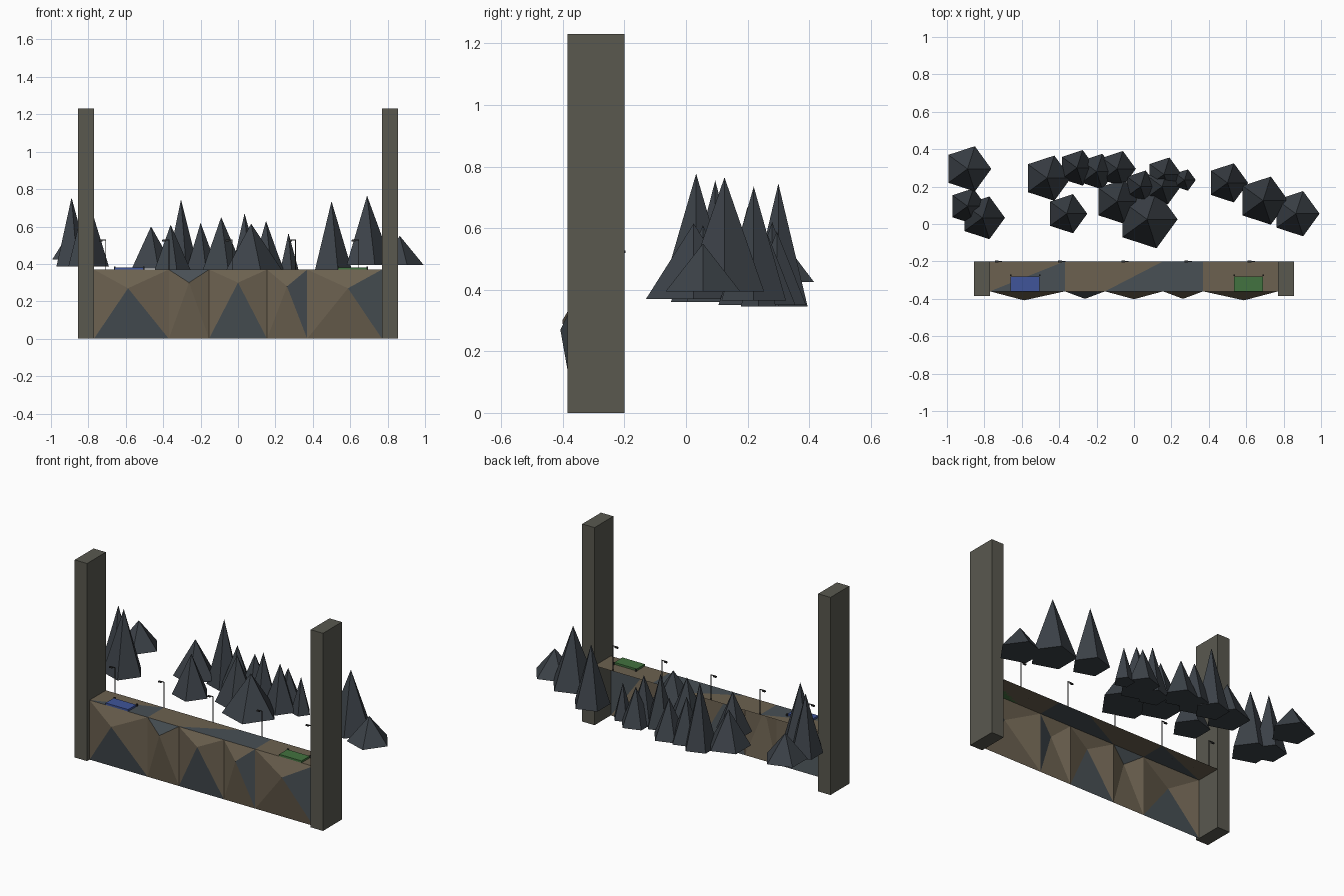
import bpy, math

if "Cube" in bpy.data.objects:
    bpy.data.objects.remove(bpy.data.objects["Cube"])


def material(name, rgb):
    m = bpy.data.materials.new(name)
    m.diffuse_color = (*rgb, 1)
    m.use_nodes = True
    m.node_tree.nodes["Principled BSDF"].inputs["Base Color"].default_value = m.diffuse_color
    return m


STONE = material("dark_stone", (0.10, 0.098, 0.078))
BROWN = material("brown_rock", (0.15, 0.12, 0.08))
SLATE = material("slate_rock", (0.065, 0.08, 0.09))
PINE = material("dark_pine", (0.045, 0.054, 0.065))
BLUE = material("blue_panel", (0.05, 0.09, 0.32))
GREEN = material("green_panel", (0.055, 0.17, 0.05))
METAL = material("dark_metal", (0.03, 0.03, 0.03))


def mesh(name, verts, faces, mats, ids=None):
    me = bpy.data.meshes.new(name)
    me.from_pydata(verts, [], faces)
    for m in mats:
        me.materials.append(m)
    if ids:
        for p, i in zip(me.polygons, ids):
            p.material_index = i
    me.update()
    ob = bpy.data.objects.new(name, me)
    bpy.context.collection.objects.link(ob)
    return ob


def box(name, x0, x1, y0, y1, z0, z1, mat):
    v = [(x, y, z) for z in (z0, z1) for x, y in ((x0, y0), (x1, y0), (x1, y1), (x0, y1))]
    f = [(3, 2, 1, 0), (4, 5, 6, 7)] + [(i, (i + 1) % 4, (i + 1) % 4 + 4, i + 4) for i in range(4)]
    return mesh(name, v, f, [mat])


# End pillars
for side, x0 in (("left", -0.855), ("right", 0.77)):
    box(side + "_pillar", x0, x0 + 0.085, -0.385, -0.2, 0, 1.23, STONE)

# Faceted cliff wall: open at the back and below
FRONT, BACK, TOP = -0.36, -0.2, 0.37
edges = [-0.77, -0.37, -0.155, 0.155, 0.37, 0.77]
peaks = [(-0.588, -0.408, 0.27), (-0.262, -0.4, 0.3), (0, -0.402, 0.3),
         (0.262, -0.4, 0.28), (0.588, -0.408, 0.27)]
# material per facet: bottom, right, top, left, top-surface lower, upper
tints = ["100010", "001000", "100010", "010011", "010000"]
verts, faces, ids = [], [], []
for a, b, p, t in zip(edges, edges[1:], peaks, tints):
    n = len(verts)
    verts += [(a, FRONT, 0), (b, FRONT, 0), (b, FRONT, TOP), (a, FRONT, TOP), p,
              (b, BACK, TOP), (a, BACK, TOP)]
    tris = [(0, 1, 4), (1, 2, 4), (2, 3, 4), (3, 0, 4), (3, 2, 5), (3, 5, 6)]
    faces += [tuple(n + i for i in tri) for tri in tris]
    ids += [int(c) for c in t]
mesh("cliff_wall", verts, faces, [BROWN, SLATE], ids)

# Coloured panels with small corner pegs
for name, x0, x1, mat in (("blue", -0.66, -0.505, BLUE), ("green", 0.535, 0.69, GREEN)):
    box(name + "_panel", x0, x1, -0.36, -0.28, TOP, 0.382, mat)
    for i, x in enumerate((x0, x1)):
        box(f"{name}_peg_{i}", x - 0.004, x + 0.004, -0.278, -0.27, TOP, 0.385, METAL)

# Lamp posts along the rear edge
for i in range(5):
    x = -0.707 + 0.338 * i
    box(f"lamp_post_{i}", x - 0.002, x + 0.002, -0.203, -0.199, TOP, 0.53, METAL)
    box(f"lamp_arm_{i}", x - 0.035, x, -0.203, -0.199, 0.526, 0.53, METAL)
    box(f"lamp_head_{i}", x - 0.037, x - 0.017, -0.206, -0.196, 0.52, 0.527, METAL)

# Five-sided trees: x, y, radius, base z, tip z
trees = [(-0.89, 0.295, 0.127, 0.425, 0.585), (-0.89, 0.095, 0.1, 0.385, 0.755),
         (-0.81, 0.033, 0.12, 0.385, 0.777), (-0.465, 0.245, 0.127, 0.375, 0.6),
         (-0.36, 0.055, 0.11, 0.36, 0.61), (-0.305, 0.3, 0.1, 0.345, 0.745),
         (-0.2, 0.28, 0.1, 0.35, 0.62), (-0.09, 0.295, 0.1, 0.35, 0.59),
         (-0.09, 0.12, 0.125, 0.36, 0.65), (0.035, 0.2, 0.09, 0.35, 0.67),
         (0.07, 0.025, 0.163, 0.37, 0.615), (0.15, 0.2, 0.1, 0.35, 0.63),
         (0.16, 0.265, 0.095, 0.35, 0.58), (0.27, 0.235, 0.06, 0.345, 0.565),
         (0.5, 0.22, 0.11, 0.365, 0.735), (0.69, 0.125, 0.135, 0.395, 0.765),
         (0.865, 0.055, 0.127, 0.395, 0.55)]
for i, (x, y, r, z0, z1) in enumerate(trees):
    ring = [(x + r * math.cos(k * math.tau / 5), y + r * math.sin(k * math.tau / 5), z0)
            for k in range(5)]
    sides = [(k, (k + 1) % 5, 5) for k in range(5)]
    mesh(f"tree_{i}", ring + [(x, y, z1)], sides + [(4, 3, 2, 1, 0)], [PINE])
